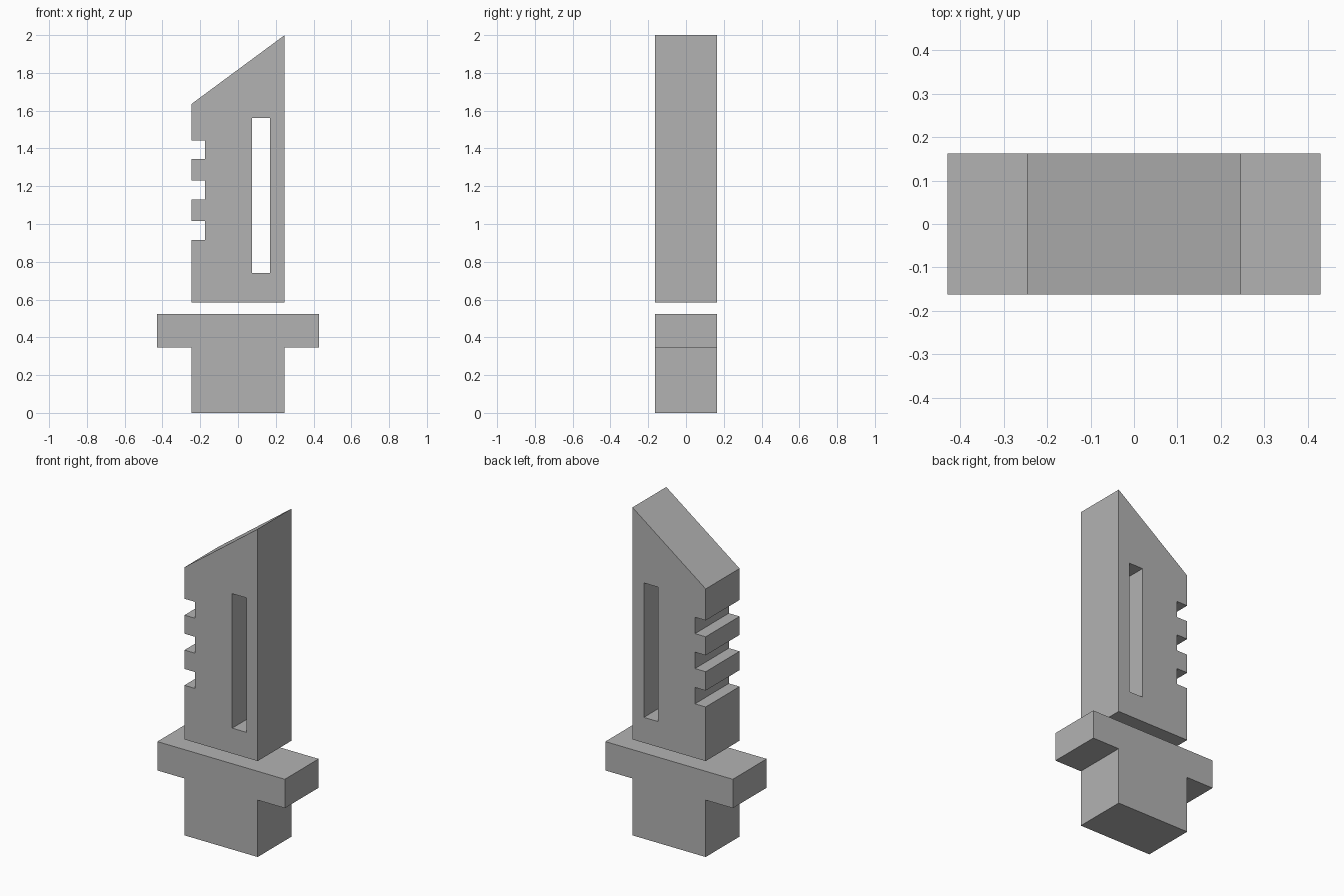
import bpy
import bmesh

cube = bpy.data.objects.get("Cube")
if cube:
    bpy.data.objects.remove(cube, do_unlink=True)

HALF_DEPTH = 0.163
HALF_WIDTH = 0.247

grey = bpy.data.materials.new("plain grey")
grey.use_nodes = True
colour = (0.45, 0.45, 0.45, 1)
grey.diffuse_color = colour
grey.node_tree.nodes["Principled BSDF"].inputs["Base Color"].default_value = colour


def plate(name, *outlines):
    """Extrude x/z outlines along y; outlines after the first are holes."""
    bm = bmesh.new()
    edges = []
    for outline in outlines:
        verts = [bm.verts.new((x, -HALF_DEPTH, z)) for x, z in outline]
        edges += [bm.edges.new((a, b)) for a, b in zip(verts, verts[1:] + verts[:1])]
    bmesh.ops.triangle_fill(bm, edges=edges, use_beauty=True, normal=(0, -1, 0))
    back = bmesh.ops.extrude_face_region(bm, geom=bm.faces[:], use_keep_orig=True)
    moved = [g for g in back["geom"] if isinstance(g, bmesh.types.BMVert)]
    bmesh.ops.translate(bm, verts=moved, vec=(0, 2 * HALF_DEPTH, 0))
    bmesh.ops.recalc_face_normals(bm, faces=bm.faces[:])
    # Merge the filled triangles into clean flat faces where possible
    bmesh.ops.join_triangles(bm, faces=[f for f in bm.faces if len(f.verts) == 3],
                             angle_face_threshold=0.01, angle_shape_threshold=3.1)
    mesh = bpy.data.meshes.new(name)
    bm.to_mesh(mesh)
    bm.free()
    mesh.materials.append(grey)
    obj = bpy.data.objects.new(name, mesh)
    bpy.context.collection.objects.link(obj)
    return obj


# Blade: slanted tip, three square notches on one edge, long slot through it
blade = [(-HALF_WIDTH, 0.585), (HALF_WIDTH, 0.585), (HALF_WIDTH, 2.0), (-HALF_WIDTH, 1.635)]
for top in (1.443, 1.23, 1.015):
    bottom = top - 0.1
    blade += [(-HALF_WIDTH, top), (-0.175, top), (-0.175, bottom), (-HALF_WIDTH, bottom)]
slot = [(0.075, 0.74), (0.17, 0.74), (0.17, 1.56), (0.075, 1.56)]
plate("blade", blade, slot)

# Handle with a wide crossguard, standing below a small gap
right_half = [(HALF_WIDTH, 0), (HALF_WIDTH, 0.347), (0.43, 0.347), (0.43, 0.523)]
plate("handle_and_guard", right_half + [(-x, z) for x, z in reversed(right_half)])
